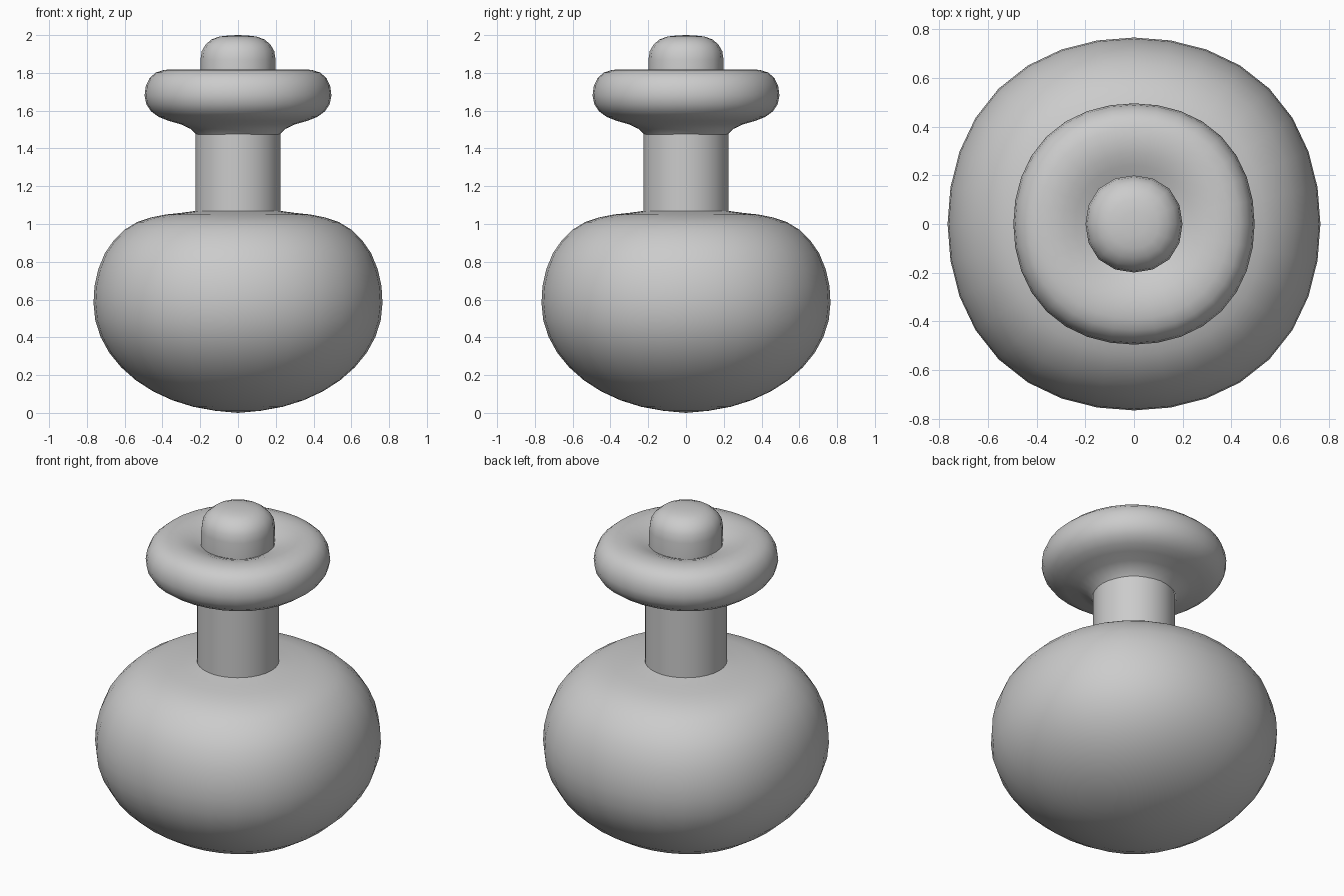
import bpy, bmesh
from math import sin, cos, tau, radians

if "Cube" in bpy.data.objects:
    bpy.data.objects.remove(bpy.data.objects["Cube"])


def lathe(name, profile, sides, square=0.0):
    """Revolve a bottom-to-top (radius, z) profile around z; square swells the diagonals slightly."""
    bm = bmesh.new()
    rings = []
    for r, z in profile:
        if r == 0:
            rings.append([bm.verts.new((0, 0, z))] * sides)
            continue
        ring = []
        for i in range(sides):
            a = tau * i / sides
            s = r * (1 + square * (1 - cos(4 * a)) / 2)
            ring.append(bm.verts.new((s * cos(a), s * sin(a), z)))
        rings.append(ring)
    for low, high in zip(rings, rings[1:]):
        for i in range(sides):
            j = (i + 1) % sides
            corners = list(dict.fromkeys((low[i], low[j], high[j], high[i])))
            bm.faces.new(corners)
    mesh = bpy.data.meshes.new(name)
    bm.to_mesh(mesh)
    bm.free()
    mesh.shade_smooth()
    obj = bpy.data.objects.new(name, mesh)
    bpy.context.collection.objects.link(obj)
    return obj


# Round flask body: elliptical underside, flatter shoulder
under = [(0, 0)] + [(0.765 * sin(radians(a)), 0.58 - 0.576 * cos(radians(a)))
                    for a in range(9, 91, 9)]
shoulder = [(0.76, 0.67), (0.74, 0.76), (0.705, 0.845), (0.66, 0.91), (0.6, 0.97),
            (0.535, 1.01), (0.46, 1.035), (0.385, 1.05), (0.3, 1.059), (0.22, 1.07)]
lathe("body", under + shoulder, 32, 0.027)

# Straight neck
lathe("neck", [(0.225, 1.065), (0.225, 1.478)], 32)

# Rounded lip, dished around the stopper
lathe("lip", [(0.223, 1.475), (0.25, 1.503), (0.3, 1.527), (0.37, 1.547), (0.42, 1.567),
              (0.46, 1.596), (0.485, 1.634), (0.495, 1.68), (0.488, 1.73), (0.468, 1.773),
              (0.435, 1.802), (0.39, 1.816), (0.34, 1.819), (0.29, 1.812), (0.24, 1.795),
              (0.195, 1.775)], 32, 0.025)

# Domed stopper
lathe("stopper", [(0.199, 1.77), (0.199, 1.87), (0.192, 1.915), (0.172, 1.95), (0.14, 1.977),
                  (0.1, 1.992), (0.05, 1.998), (0, 2.0)], 16, 0.03)
